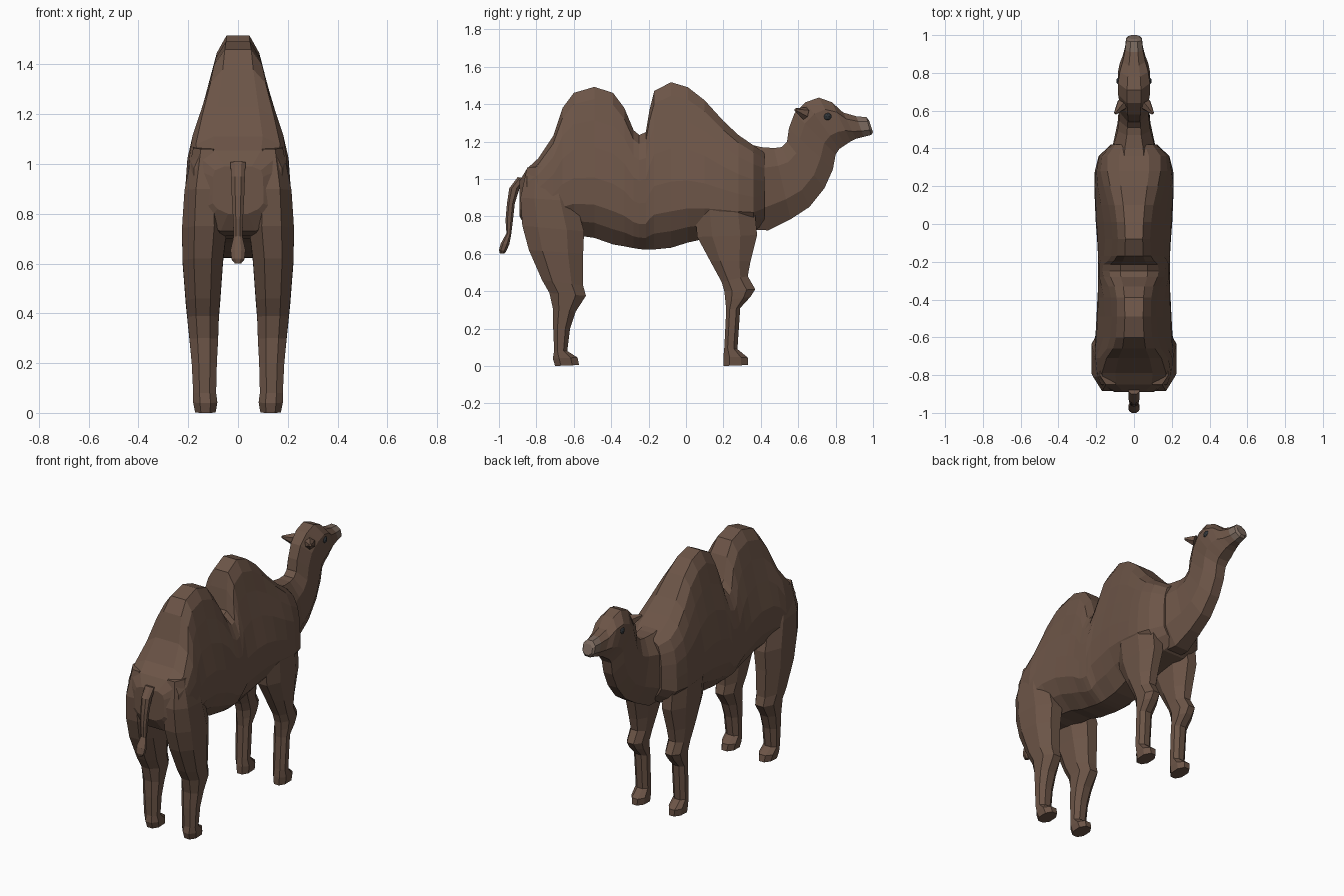
import bpy, bmesh
from mathutils import Vector


def material(name, rgb):
    m = bpy.data.materials.new(name)
    m.diffuse_color = (*rgb, 1)
    return m


FUR = material("fur", (0.15, 0.09, 0.063))
NOSE = material("nose", (0.20, 0.145, 0.115))
DARK = material("eye_dark", (0.03, 0.035, 0.04))


def finish(name, bm, *mats):
    bmesh.ops.recalc_face_normals(bm, faces=bm.faces)
    me = bpy.data.meshes.new(name)
    bm.to_mesh(me)
    bm.free()
    for m in mats:
        me.materials.append(m)
    ob = bpy.data.objects.new(name, me)
    bpy.context.collection.objects.link(ob)
    return ob


def loft(name, rings, mats=(FUR,), tip_rings=0):
    """Skin a list of closed point rings with quads and cap both ends."""
    bm = bmesh.new()
    vs = [[bm.verts.new(p) for p in r] for r in rings]
    n = len(vs[0])
    for k, (a, b) in enumerate(zip(vs, vs[1:])):
        for i in range(n):
            j = (i + 1) % n
            f = bm.faces.new((a[i], a[j], b[j], b[i]))
            f.material_index = int(k >= len(vs) - 1 - tip_rings)
    bm.faces.new(vs[0])
    f = bm.faces.new(vs[-1])
    f.material_index = int(tip_rings > 0)
    return finish(name, bm, *mats)


OCT = [(0, .28), (0, .72), (.25, 1), (.72, 1), (1, .72), (1, .28), (.72, 0), (.25, 0)]


def octagon(y0, z0, y1, z1, x0, x1):
    """Eight-sided ring between two side-view points, spanning x0..x1."""
    return [(x0 + (x1 - x0) * v, y0 + (y1 - y0) * u, z0 + (z1 - z0) * u) for u, v in OCT]


# Torso with both humps: stations of y, bottom z, top z, width scale
WIDTH = [(.6, .19), (.85, .205), (1.0, .2), (1.1, .18), (1.2, .148), (1.35, .112), (1.55, .08)]
SECTION = [(0, .4), (.1, .8), (.22, 1), (.4, 1), (.6, 1), (.78, 1), (.92, .92), (1, .56)]
TORSO = [
    (-.89, .80, .99, .50), (-.85, .73, 1.055, .88), (-.79, .71, 1.11, 1.0),
    (-.71, .71, 1.23, 1.04), (-.66, .70, 1.38, 1.02), (-.60, .70, 1.46, 1.0),
    (-.49, .685, 1.492, .97), (-.39, .65, 1.46, .95), (-.33, .64, 1.38, .94),
    (-.28, .63, 1.26, .93), (-.25, .625, 1.235, .93), (-.215, .622, 1.25, .93),
    (-.195, .622, 1.37, .94), (-.17, .623, 1.47, .94), (-.08, .632, 1.517, .96),
    (.01, .66, 1.49, .99), (.10, .68, 1.42, 1.01), (.20, .70, 1.31, 1.03),
    (.28, .71, 1.235, 1.02), (.36, .72, 1.18, .92), (.42, .76, 1.14, .6)]


def width_at(z):
    for (za, wa), (zb, wb) in zip(WIDTH, WIDTH[1:]):
        if z <= zb:
            return wa + (wb - wa) * (z - za) / (zb - za)
    return WIDTH[-1][1]


def torso_ring(y, zb, zt, s):
    half = []
    for t, c in SECTION:
        z = zb + (zt - zb) * t
        half.append((s * c * width_at(z), y, z))
    return half + [(-x, yy, z) for x, yy, z in reversed(half)]


loft("body_with_humps", [torso_ring(*st) for st in TORSO])

# Neck and head: top y, z, bottom y, z, half width
NECK = [
    (.28, 1.20, .33, .73, .13), (.40, 1.17, .44, .725, .11), (.47, 1.165, .56, .785, .087),
    (.51, 1.17, .66, .85, .08), (.54, 1.20, .74, .95, .075), (.55, 1.27, .785, 1.05, .072),
    (.58, 1.35, .80, 1.13, .076), (.64, 1.41, .82, 1.16, .084), (.71, 1.435, .85, 1.18, .084),
    (.78, 1.41, .88, 1.20, .075), (.84, 1.355, .91, 1.215, .06), (.91, 1.335, .95, 1.225, .047),
    (.965, 1.33, .99, 1.235, .042), (.98, 1.31, 1.0, 1.25, .032)]
loft("neck_and_head", [octagon(a, b, c, d, -w, w) for a, b, c, d, w in NECK], (FUR, NOSE), 2)

# Tail with tuft: rear y, z, front y, z, half width
TAIL = [
    (-.90, 1.01, -.85, 1.0, .03), (-.945, .95, -.89, .95, .028), (-.957, .87, -.915, .87, .025),
    (-.965, .78, -.925, .78, .02), (-.96, .71, -.935, .70, .018), (-.99, .655, -.945, .65, .03),
    (-1.0, .62, -.96, .615, .026), (-.995, .60, -.972, .60, .012)]
loft("tail", [octagon(a, b, c, d, -w, w) for a, b, c, d, w in TAIL])

# Legs: rear y, z, front y, z, inner x, outer x
HIND = [
    (-.85, 1.06, -.66, 1.08, .07, .18), (-.885, .90, -.59, .88, .05, .215),
    (-.875, .75, -.545, .72, .045, .225), (-.84, .62, -.55, .60, .06, .223),
    (-.77, .46, -.55, .43, .072, .21), (-.73, .39, -.535, .375, .077, .204),
    (-.71, .30, -.59, .29, .08, .195), (-.71, .20, -.62, .20, .085, .186),
    (-.705, .08, -.635, .08, .088, .18), (-.712, .04, -.58, .045, .083, .18),
    (-.70, 0, -.572, .005, .09, .172)]
FRONT = [
    (.12, .98, .31, 1.0, .07, .18), (.045, .84, .365, .86, .055, .205),
    (.06, .69, .38, .70, .055, .203), (.13, .56, .345, .56, .07, .195),
    (.19, .45, .33, .48, .08, .187), (.205, .40, .37, .41, .083, .187),
    (.21, .35, .345, .37, .085, .184), (.215, .30, .29, .31, .088, .178),
    (.205, .10, .275, .09, .09, .175), (.20, .05, .33, .045, .084, .177),
    (.20, 0, .332, .005, .09, .17)]
for side, s in (("right", 1), ("left", -1)):
    for part, rows in (("hind_leg", HIND), ("front_leg", FRONT)):
        loft(f"{part}_{side}", [octagon(*r[:4], s * r[4], s * r[5]) for r in rows])

    # Eye
    bm = bmesh.new()
    bmesh.ops.create_icosphere(bm, subdivisions=2, radius=.025)
    bmesh.ops.translate(bm, verts=bm.verts, vec=(s * .069, .757, 1.333))
    finish(f"eye_{side}", bm, DARK)

    # Ear, pointing outward and back
    bm = bmesh.new()
    base, tip = Vector((s * .06, .635, 1.35)), Vector((s * .1, .585, 1.37))
    bmesh.ops.create_cone(bm, cap_ends=True, segments=6, radius1=.035, radius2=.008,
                          depth=(tip - base).length)
    bmesh.ops.rotate(bm, verts=bm.verts,
                     matrix=(tip - base).to_track_quat('Z', 'Y').to_matrix())
    bmesh.ops.translate(bm, verts=bm.verts, vec=(base + tip) / 2)
    finish(f"ear_{side}", bm, FUR)
